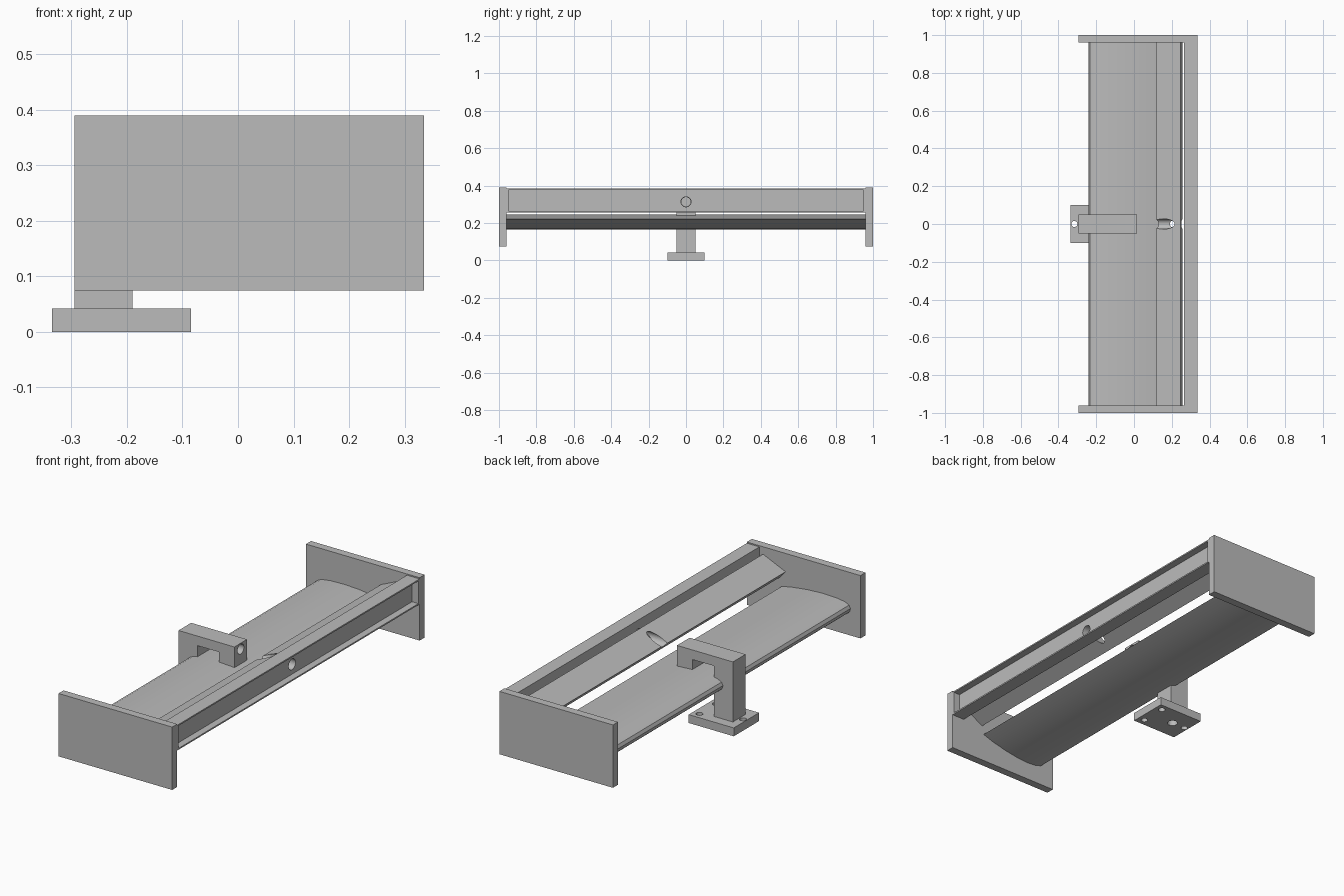
import bpy, bmesh, math
from mathutils import Matrix

cube = bpy.data.objects.get("Cube")
if cube:
    bpy.data.objects.remove(cube, do_unlink=True)

grey = bpy.data.materials.new("plain grey")
grey.use_nodes = True
grey.diffuse_color = (0.5, 0.5, 0.5, 1)
for node in grey.node_tree.nodes:
    if node.type == 'BSDF_PRINCIPLED':
        node.inputs["Base Color"].default_value = (0.5, 0.5, 0.5, 1)
        node.inputs["Roughness"].default_value = 0.6


def finish(name, bm):
    bmesh.ops.recalc_face_normals(bm, faces=bm.faces)
    mesh = bpy.data.meshes.new(name)
    bm.to_mesh(mesh)
    bm.free()
    mesh.materials.append(grey)
    obj = bpy.data.objects.new(name, mesh)
    bpy.context.collection.objects.link(obj)
    return obj


def extrude(name, profile, y0, y1):
    """Sweep an x-z outline along y."""
    bm = bmesh.new()
    face = bm.faces.new([bm.verts.new((x, y0, z)) for x, z in profile])
    swept = bmesh.ops.extrude_face_region(bm, geom=[face])
    verts = [v for v in swept["geom"] if isinstance(v, bmesh.types.BMVert)]
    bmesh.ops.translate(bm, verts=verts, vec=(0, y1 - y0, 0))
    return finish(name, bm)


def box(name, x, y, z):
    return extrude(name, [(x[0], z[0]), (x[1], z[0]), (x[1], z[1]), (x[0], z[1])], *y)


def activate(obj):
    bpy.ops.object.select_all(action='DESELECT')
    obj.select_set(True)
    bpy.context.view_layer.objects.active = obj


def drill(obj, centre, radius, length, axis):
    """Bore a round hole along x or z."""
    bm = bmesh.new()
    turn = Matrix.Rotation(math.pi / 2, 4, 'Y') if axis == 'x' else Matrix()
    bmesh.ops.create_cone(bm, cap_ends=True, segments=32, radius1=radius, radius2=radius,
                          depth=length, matrix=Matrix.Translation(centre) @ turn)
    cutter = finish("hole_cutter", bm)
    cutter.hide_render = True
    mod = obj.modifiers.new("hole", 'BOOLEAN')
    mod.operation = 'DIFFERENCE'
    mod.solver = 'EXACT'
    mod.object = cutter
    activate(obj)
    bpy.ops.object.modifier_apply(modifier=mod.name)
    bpy.data.objects.remove(cutter, do_unlink=True)


# End plates
for side, name in ((-1, "right_end_plate"), (1, "left_end_plate")):
    box(name, (-0.295, 0.335), sorted((side * 0.96, side * 1.0)), (0.075, 0.39))

# Main wing: rounded nose, curved underside, thin trailing edge
wing = extrude("main_wing", [
    (0.14, 0.22), (0.08, 0.231), (0.0, 0.241), (-0.08, 0.245), (-0.16, 0.243),
    (-0.21, 0.236), (-0.232, 0.225), (-0.24, 0.21), (-0.235, 0.192), (-0.22, 0.179),
    (-0.19, 0.169), (-0.14, 0.165), (-0.08, 0.168), (0.0, 0.181), (0.08, 0.2)],
    -0.96, 0.96)
activate(wing)
bpy.ops.object.shade_smooth_by_angle(angle=math.radians(35))

# Tilted flap behind the wing
flap = extrude("upper_flap", [(0.12, 0.298), (0.245, 0.353), (0.256, 0.325), (0.15, 0.263)],
               -0.96, 0.96)

# Rear channel bar with lips above and below
bar = extrude("rear_bar", [
    (0.265, 0.257), (0.335, 0.257), (0.335, 0.264), (0.3, 0.264),
    (0.3, 0.377), (0.335, 0.377), (0.335, 0.384), (0.265, 0.384)], -0.96, 0.96)
for side, name in ((-1, "right_bar_end"), (1, "left_bar_end")):
    box(name, (0.265, 0.335), sorted((side * 0.95, side * 0.96)), (0.257, 0.384))

# Adjustment hole through flap and bar
for part in (flap, bar):
    drill(part, (0.23, 0, 0.313), 0.027, 0.3, 'x')

# Hooked stem clamping the wing from behind
stem = extrude("mount_stem", [
    (-0.295, 0.042), (-0.19, 0.042), (-0.19, 0.295), (-0.07, 0.295),
    (-0.07, 0.232), (0.015, 0.232), (0.015, 0.343), (-0.295, 0.343)], -0.05, 0.05)
drill(stem, (0.0, 0, 0.313), 0.025, 0.12, 'x')
drill(stem, (-0.242, 0, 0.06), 0.024, 0.1, 'z')

# Base plate with screw holes
base = box("mount_base", (-0.335, -0.085), (-0.1, 0.1), (0, 0.042))
drill(base, (-0.242, 0, 0.02), 0.024, 0.2, 'z')
for x, y in ((-0.316, 0), (-0.12, 0.065), (-0.12, -0.065)):
    drill(base, (x, y, 0.02), 0.016, 0.2, 'z')
